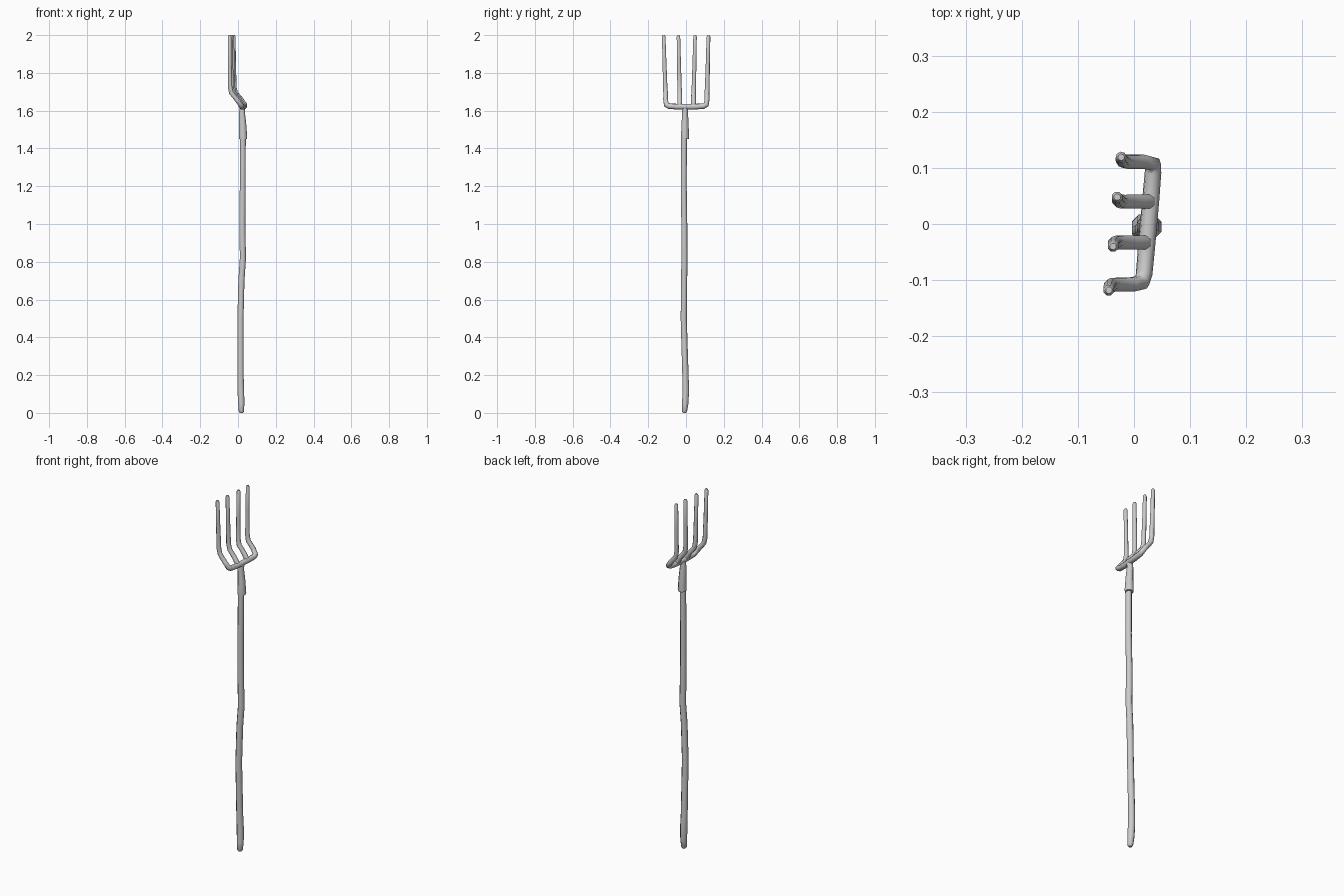
import bpy, bmesh, math
from mathutils import Vector

if "Cube" in bpy.data.objects:
    bpy.data.objects.remove(bpy.data.objects["Cube"])


def tube(name, stations, sides=8):
    """Sweep a round section along stations of (x, y, z, radius)."""
    pts = [Vector(s[:3]) for s in stations]
    segs = [(b - a).normalized() for a, b in zip(pts, pts[1:])]
    tangents = [segs[0]] + [(a + b).normalized() for a, b in zip(segs, segs[1:])] + [segs[-1]]
    side = tangents[0].cross(Vector((0, 1, 0))).normalized()
    bm = bmesh.new()
    rings, prev = [], tangents[0]
    for p, t, s in zip(pts, tangents, stations):
        side = prev.rotation_difference(t) @ side
        side = (side - t * side.dot(t)).normalized()
        up, prev = t.cross(side), t
        angles = [2 * math.pi * (i + 0.5) / sides for i in range(sides)]
        rings.append([bm.verts.new(p + s[3] * (side * math.cos(a) + up * math.sin(a))) for a in angles])
    for a, b in zip(rings, rings[1:]):
        for i in range(sides):
            j = (i + 1) % sides
            bm.faces.new((a[i], a[j], b[j], b[i]))
    bm.faces.new(rings[0])
    bm.faces.new(rings[-1])
    bmesh.ops.recalc_face_normals(bm, faces=bm.faces)
    mesh = bpy.data.meshes.new(name)
    bm.to_mesh(mesh)
    bm.free()
    obj = bpy.data.objects.new(name, mesh)
    bpy.context.collection.objects.link(obj)
    bpy.ops.object.select_all(action='DESELECT')
    obj.select_set(True)
    bpy.context.view_layer.objects.active = obj
    bpy.ops.object.shade_smooth_by_angle(angle=math.radians(50))
    return obj


def tine(y_base, y_tip):
    """Stations from tip to crossbar; the head is slightly twisted about z."""
    dx = 0.1 * y_base
    y_low = y_base + 0.2 * (y_tip - y_base)
    return [(-0.034 + dx, y_tip, 2.0, 0.006),
            (-0.034 + dx, y_tip, 1.992, 0.010),
            (-0.033 + dx, (y_tip + y_low) / 2, 1.86, 0.011),
            (-0.031 + dx, y_low, 1.725, 0.0125),
            (-0.025 + dx, y_base, 1.695, 0.013),
            (0.006 + dx, y_base, 1.657, 0.0135)]


# Wobbly wooden handle with rounded end
tube("handle", [(0.018, -0.008, 0.0, 0.009), (0.018, -0.008, 0.008, 0.015),
                (0.017, -0.004, 0.05, 0.018), (0.015, -0.001, 0.12, 0.019),
                (0.013, -0.003, 0.2, 0.018), (0.013, -0.012, 0.5, 0.0175),
                (0.018, -0.010, 0.70, 0.0175), (0.026, -0.008, 0.82, 0.0175),
                (0.023, -0.009, 1.0, 0.017), (0.025, -0.012, 1.22, 0.0165),
                (0.026, -0.010, 1.47, 0.0165)])

# Metal socket
tube("socket", [(0.027, -0.005, 1.45, 0.023), (0.027, -0.005, 1.458, 0.0235),
                (0.025, -0.005, 1.53, 0.020), (0.021, -0.005, 1.59, 0.017),
                (0.024, -0.004, 1.618, 0.016)])

# Outer tines joined by the crossbar in one bent rod
near = tine(-0.108, -0.118)
far = tine(0.111, 0.119)
crossbar = [(0.014, -0.104, 1.632, 0.0145), (0.018, -0.090, 1.624, 0.015),
            (0.022, -0.045, 1.621, 0.0155), (0.026, 0.0, 1.621, 0.0155),
            (0.030, 0.045, 1.621, 0.0155), (0.034, 0.093, 1.624, 0.015),
            (0.034, 0.107, 1.632, 0.0145)]
tube("crossbar_and_outer_tines", near + crossbar + far[::-1])

# Inner tines run into the crossbar
for y0, y1 in ((-0.033, -0.040), (0.040, 0.048)):
    tube("inner_tine", tine(y0, y1) + [(0.025 + 0.1 * y0, y0, 1.623, 0.014)])
